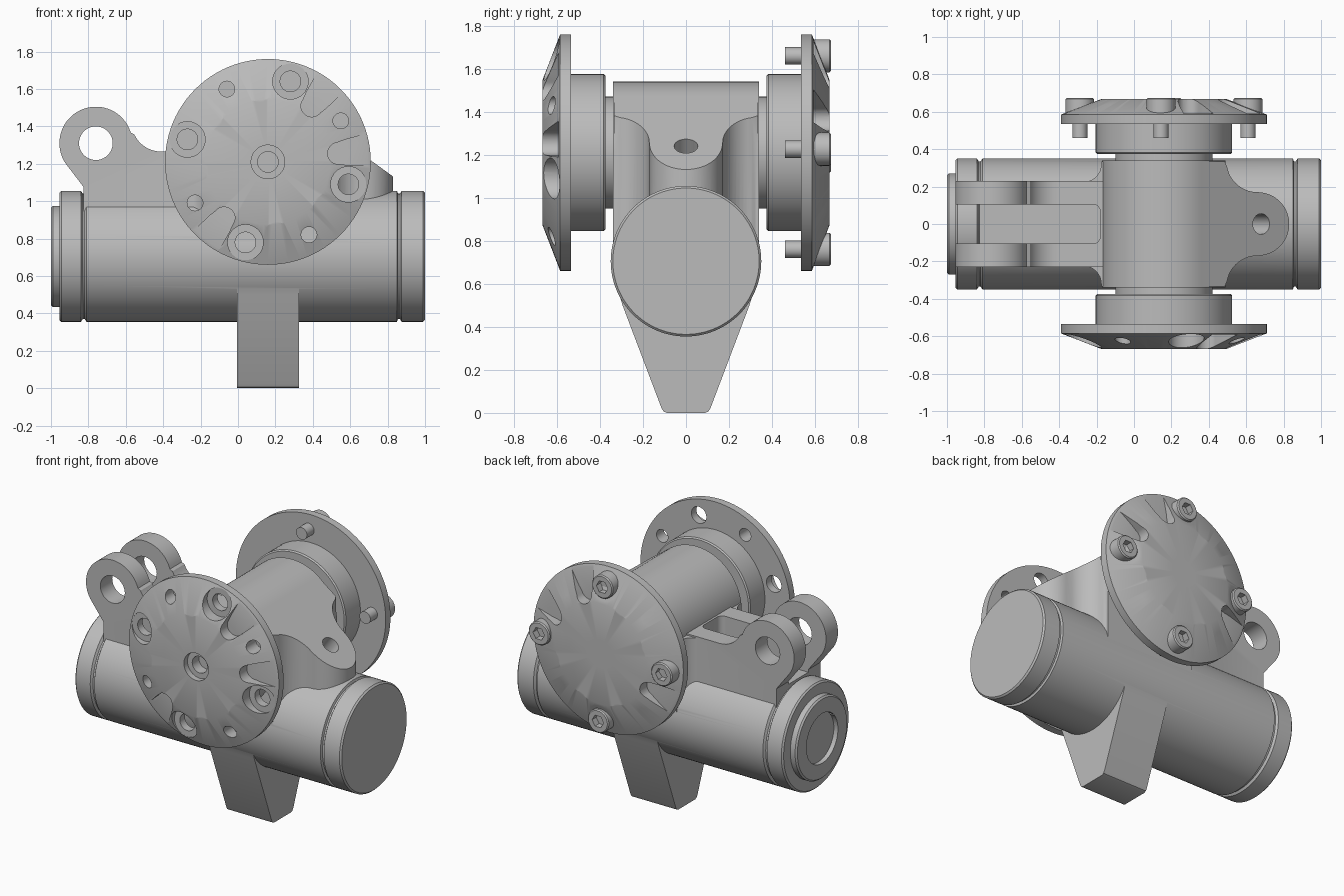
import bpy, bmesh
from math import sin, cos, pi, radians
from mathutils import Matrix, Vector

if "Cube" in bpy.data.objects:
    bpy.data.objects.remove(bpy.data.objects["Cube"])

GREY = (0.5, 0.5, 0.5, 1)
metal = bpy.data.materials.new("grey metal")
metal.use_nodes = True
metal.diffuse_color = GREY
metal.node_tree.nodes["Principled BSDF"].inputs["Base Color"].default_value = GREY


def frame(u, v, w, origin=(0, 0, 0)):
    """Matrix whose local axes are u, v, w."""
    m = Matrix((u, v, w)).transposed().to_4x4()
    m.translation = origin
    return m


X, Y, Z = Vector((1, 0, 0)), Vector((0, 1, 0)), Vector((0, 0, 1))
TOP = frame(X, Y, Z)
SIDE = frame(X, Z, -Y)
BORE = frame(Y, Z, X, (0, 0, 0.705))
HUB_X, HUB_Z, HUB_R = 0.16, 1.21, 0.33


def make(name, bm, matrix):
    bmesh.ops.remove_doubles(bm, verts=bm.verts, dist=1e-5)
    bm.transform(matrix)
    bmesh.ops.recalc_face_normals(bm, faces=bm.faces)
    mesh = bpy.data.meshes.new(name)
    bm.to_mesh(mesh)
    bm.free()
    mesh.materials.append(metal)
    ob = bpy.data.objects.new(name, mesh)
    bpy.context.collection.objects.link(ob)
    return ob


def prism(name, points, w0, w1, matrix, top=None):
    """Outline extruded along w; top(u) may give a sloping upper face."""
    bm = bmesh.new()
    low = [bm.verts.new((u, v, w0)) for u, v in points]
    high = [bm.verts.new((u, v, top(u) if top else w1)) for u, v in points]
    bm.faces.new(low)
    bm.faces.new(high)
    for i in range(len(points)):
        j = (i + 1) % len(points)
        bm.faces.new((low[i], low[j], high[j], high[i]))
    return make(name, bm, matrix)


def revolve(name, profile, matrix, steps=96):
    """Profile of (radius, w) turned about local w."""
    bm = bmesh.new()
    vs = [bm.verts.new((r, 0, w)) for r, w in profile]
    es = [bm.edges.new(pair) for pair in zip(vs, vs[1:])]
    bmesh.ops.spin(bm, geom=vs + es, cent=(0, 0, 0), axis=(0, 0, 1),
                   angle=2 * pi, steps=steps, use_duplicate=False)
    return make(name, bm, matrix)


def arc(cx, cy, r, a0, a1, n):
    return [(cx + r * cos(radians(a0 + (a1 - a0) * i / n)),
             cy + r * sin(radians(a0 + (a1 - a0) * i / n))) for i in range(n + 1)]


def rod(r, cx, cy, w0, w1, matrix, n=40):
    return prism("cutter", arc(cx, cy, r, 0, 360, n)[:-1], w0, w1, matrix)


def combine(ob, other, operation):
    mod = ob.modifiers.new("combine", "BOOLEAN")
    mod.operation, mod.solver, mod.object = operation, "EXACT", other
    bpy.context.view_layer.objects.active = ob
    bpy.ops.object.modifier_apply(modifier=mod.name)
    bpy.data.objects.remove(other)


def mirrored(points):
    """Outline plus its reflection across v = 0."""
    return points + [(u, -v) for u, v in reversed(points) if abs(v) > 1e-6]


# Horizontal main barrel with end bands and grooves
R = 0.35
body = revolve("main_body", [
    (0, -1), (0.26, -1), (0.27, -0.99), (0.27, -0.955), (0.34, -0.955), (R, -0.945),
    (R, -0.84), (0.335, -0.83), (0.335, -0.82), (R, -0.81),
    (R, 0.85), (0.335, 0.855), (0.335, 0.865), (R, 0.875),
    (R, 0.99), (0.34, 1), (0, 1)], BORE)

# Cross hub: round top with straight sides down into the barrel
hub = prism("hub", [(HUB_X + HUB_R, 0.75)] + arc(HUB_X, HUB_Z, HUB_R, 0, 180, 48)
            + [(HUB_X - HUB_R, 0.75)], -0.34, 0.34, SIDE)

# Clevis block with two rounded ears
clevis = prism("clevis", [(-0.825, 0.9), (-0.825, 1.075)]
               + arc(-0.76, 1.31, 0.195, 213, 17, 36)
               + arc(-0.41, 1.425, 0.16, 205, 270, 8) + [(0.1, 1.265), (0.1, 0.9)],
               -0.23, 0.23, SIDE)

# Curved web joining the clevis to the hub
web = prism("web", mirrored([(0.1, 0.335), (-0.172, 0.335)]
            + arc(-0.27, 0.32, 0.095, 0, -90, 8)), 0.78, 1.255, TOP)

# Sloping tongue, tangent to the hub
tilt = radians(36)
tongue = prism("tongue", mirrored([(0.355, 0.335), (0.485, 0.335)]
               + arc(0.66, 0.335, 0.165, 190, 260, 10) + arc(0.66, 0, 0.17, 85, 0, 14)),
               0.76, None, TOP,
               lambda x: HUB_Z + (HUB_R - (x - HUB_X) * sin(tilt)) / cos(tilt))

# Tapered foot
foot = prism("foot", mirrored([(0, 0.09), (0.007, 0.105), (0.025, 0.115),
             (0.5, 0.295), (0.6, 0.325)]), -0.005, 0.327, frame(Z, Y, -X))
foot.data.transform(Matrix.Scale(-1, 4, X))
foot.data.flip_normals()

for part in (hub, clevis, web, tongue, foot):
    combine(body, part, "UNION")

# Clevis slot, pin hole, barrel bore and tongue hole
slot = prism("slot", mirrored([(-1.1, 0.105)] + arc(-0.22, 0.065, 0.04, 90, 0, 8)),
             1.057, 1.7, TOP)
tongue_axis = frame(Vector((cos(tilt), 0, -sin(tilt))), Y,
                    Vector((sin(tilt), 0, cos(tilt))), (0.68, 0, 1.24))
for cutter in (slot,
               rod(0.09, -0.76, 1.31, -0.5, 0.5, SIDE),
               rod(0.135, 0, 0, -1.2, 1.2, BORE, 64),
               rod(0.165, 0, 0, -1.2, -0.97, BORE, 64),
               rod(0.055, 0, 0, -0.16, 0.3, tongue_axis)):
    combine(body, cutter, "DIFFERENCE")


def end_cap(name, matrix, first):
    """Neck, collar and conical flange with pockets and bolt holes."""
    cap = revolve(name, [
        (0, 0.33), (0.26, 0.33), (0.26, 0.375), (0.357, 0.375), (0.365, 0.383),
        (0.365, 0.535), (0.55, 0.535), (0.55, 0.585), (0.335, 0.668), (0, 0.668)], matrix)
    pocket = mirrored([(0.6, 0.095), (0.42, 0.068)] + arc(0.38, 0, 0.058, 90, 180, 8))
    cutters = [rod(0.09, 0, 0, 0.63, 0.8, matrix), rod(0.055, 0, 0, 0.56, 0.8, matrix)]
    for k in range(8):
        a = radians(first + 45 * k)
        u, v = 0.447 * cos(a), 0.447 * sin(a)
        if k % 2 == 0:
            cutters += [rod(0.095, u, v, 0.588, 0.8, matrix),
                        rod(0.055, u, v, 0.5, 0.8, matrix)]
        else:
            cutters.append(rod(0.042, u, v, 0.5, 0.8, matrix))
        turn = matrix @ Matrix.Rotation(a + pi / 8, 4, "Z")
        cutters.append(prism("cutter", pocket, 0.592, 0.8, turn))
    for cutter in cutters:
        combine(cap, cutter, "DIFFERENCE")


def bolt(name, matrix):
    """Socket head bolt."""
    ob = revolve(name, [(0, 0.46), (0.04, 0.46), (0.04, 0.588), (0.077, 0.588),
                        (0.077, 0.667), (0.07, 0.674), (0, 0.674)], matrix, 40)
    combine(ob, rod(0.042, 0, 0, 0.63, 0.8, matrix, 6), "DIFFERENCE")


FRONT = frame(X, Z, -Y, (HUB_X, 0, HUB_Z))
BACK = frame(-X, Z, Y, (HUB_X, 0, HUB_Z))
end_cap("front_cap", FRONT, 74.4)
end_cap("back_cap", BACK, 88)
for k in range(4):
    a = radians(88 + 90 * k)
    bolt(f"back_bolt_{k + 1}",
         BACK @ Matrix.Translation((0.45 * cos(a), 0.45 * sin(a), 0)))

# Smooth shading with crisp edges
for ob in bpy.context.scene.objects:
    ob.select_set(ob.type == "MESH")
bpy.context.view_layer.objects.active = body
bpy.ops.object.shade_smooth_by_angle(angle=radians(30))
